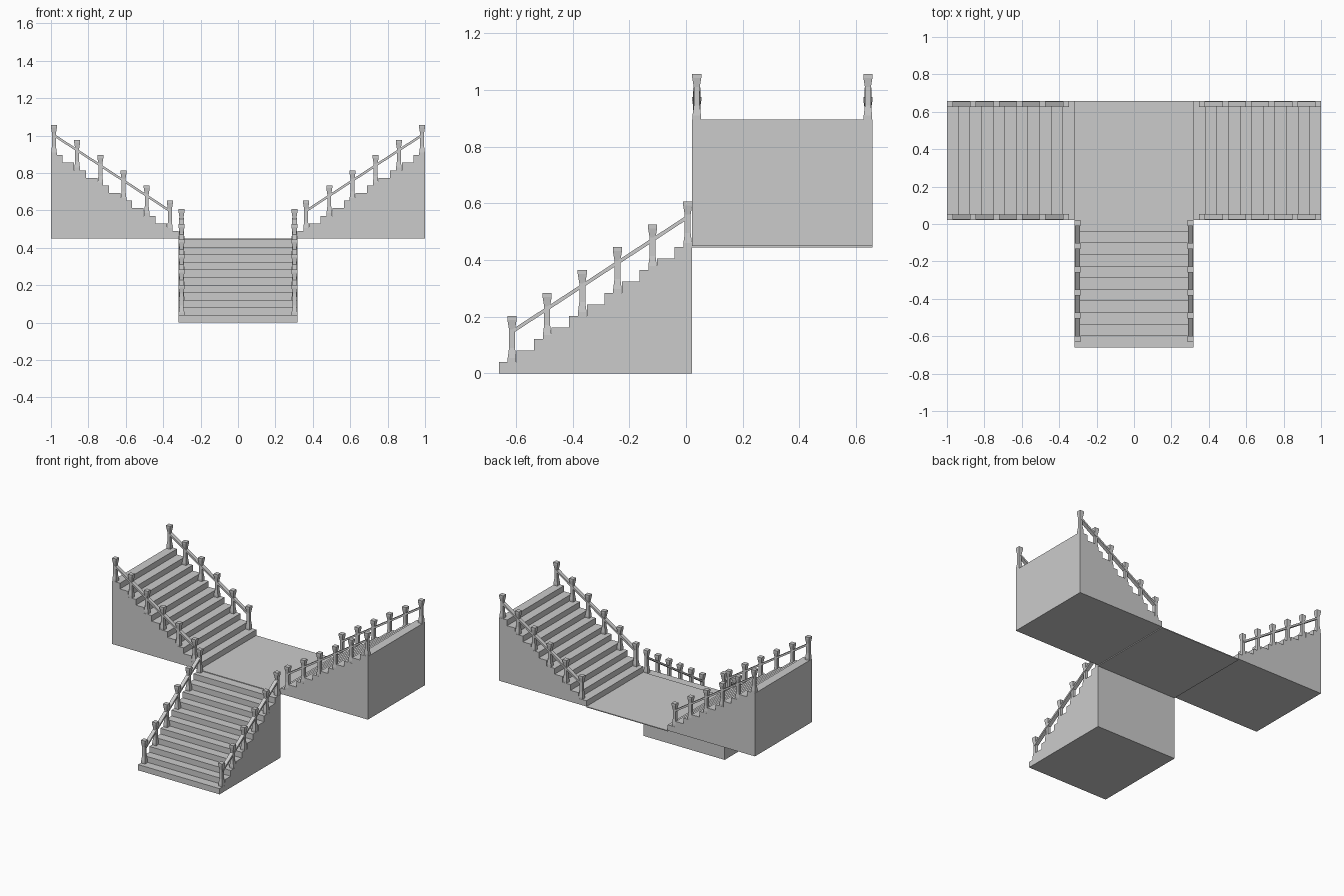
import bpy, bmesh, math
from mathutils import Matrix, Vector

if "Cube" in bpy.data.objects:
    bpy.data.objects.remove(bpy.data.objects["Cube"])

STEPS, TREAD, RISE, HALF = 11, 0.062, 0.0405, 0.318
EDGE = HALF - 0.016          # railing line
POST_H = 0.162
POST_PROFILE = [(0, .015), (.015, .015), (.05, .0105), (.115, .0105), (.148, .016), (POST_H, .016)]


def finish(bm, name, m):
    bm.transform(m)
    bmesh.ops.recalc_face_normals(bm, faces=bm.faces)
    me = bpy.data.meshes.new(name)
    bm.to_mesh(me)
    bm.free()
    ob = bpy.data.objects.new(name, me)
    bpy.context.collection.objects.link(ob)
    return ob


def extrude_profile(bm, pts, v0, v1):
    # side profile in (u, z), extruded across v
    f = bm.faces.new([bm.verts.new((u, v0, z)) for u, z in pts])
    r = bmesh.ops.extrude_face_region(bm, geom=[f])
    vs = [g for g in r["geom"] if isinstance(g, bmesh.types.BMVert)]
    bmesh.ops.translate(bm, verts=vs, vec=(0, v1 - v0, 0))


def add_post(bm, u, v, z):
    # square newel: lofted rings
    rings = [[bm.verts.new((u + sx * r, v + sy * r, z + h))
              for sx, sy in ((-1, -1), (1, -1), (1, 1), (-1, 1))] for h, r in POST_PROFILE]
    for a, b in zip(rings, rings[1:]):
        for i in range(4):
            j = (i + 1) % 4
            bm.faces.new((a[i], a[j], b[j], b[i]))
    bm.faces.new(rings[0][::-1])
    bm.faces.new(rings[-1])


def flight(name, m):
    # solid stepped block
    bm = bmesh.new()
    pts = [(0, 0)]
    for i in range(STEPS):
        pts += [(i * TREAD, (i + 1) * RISE), ((i + 1) * TREAD, (i + 1) * RISE)]
    pts.append((STEPS * TREAD, 0))
    extrude_profile(bm, pts, -HALF, HALF)
    finish(bm, name + "_steps", m)

    # a post on every second tread, both sides
    bm = bmesh.new()
    for i in range(0, STEPS, 2):
        for s in (-1, 1):
            add_post(bm, i * TREAD + 0.046, s * EDGE, (i + 1) * RISE)
    finish(bm, name + "_posts", m)

    # sloping handrails
    bm = bmesh.new()
    u0, u1 = 0.046, (STEPS - 1) * TREAD + 0.046
    z0, z1 = RISE + 0.107, STEPS * RISE + 0.107
    t = 0.0075
    for s in (-1, 1):
        extrude_profile(bm, [(u0, z0 - t), (u1, z1 - t), (u1, z1 + t), (u0, z0 + t)],
                        s * EDGE - 0.013, s * EDGE + 0.013)
    finish(bm, name + "_handrails", m)


MID_Y = 0.34
flight("lower_flight", Matrix.Translation((0, -0.66, 0)) @ Matrix.Rotation(math.pi / 2, 4, 'Z'))
flight("right_flight", Matrix.Translation((HALF, MID_Y, 0.45)))
flight("left_flight", Matrix.Translation((-HALF, MID_Y, 0.45)) @ Matrix.Rotation(math.pi, 4, 'Z'))

# thin landing joining the three flights
bm = bmesh.new()
extrude_profile(bm, [(-HALF, 0.444), (HALF, 0.444), (HALF, 0.45), (-HALF, 0.45)], -HALF, HALF)
finish(bm, "landing", Matrix.Translation((0, MID_Y, 0)))
